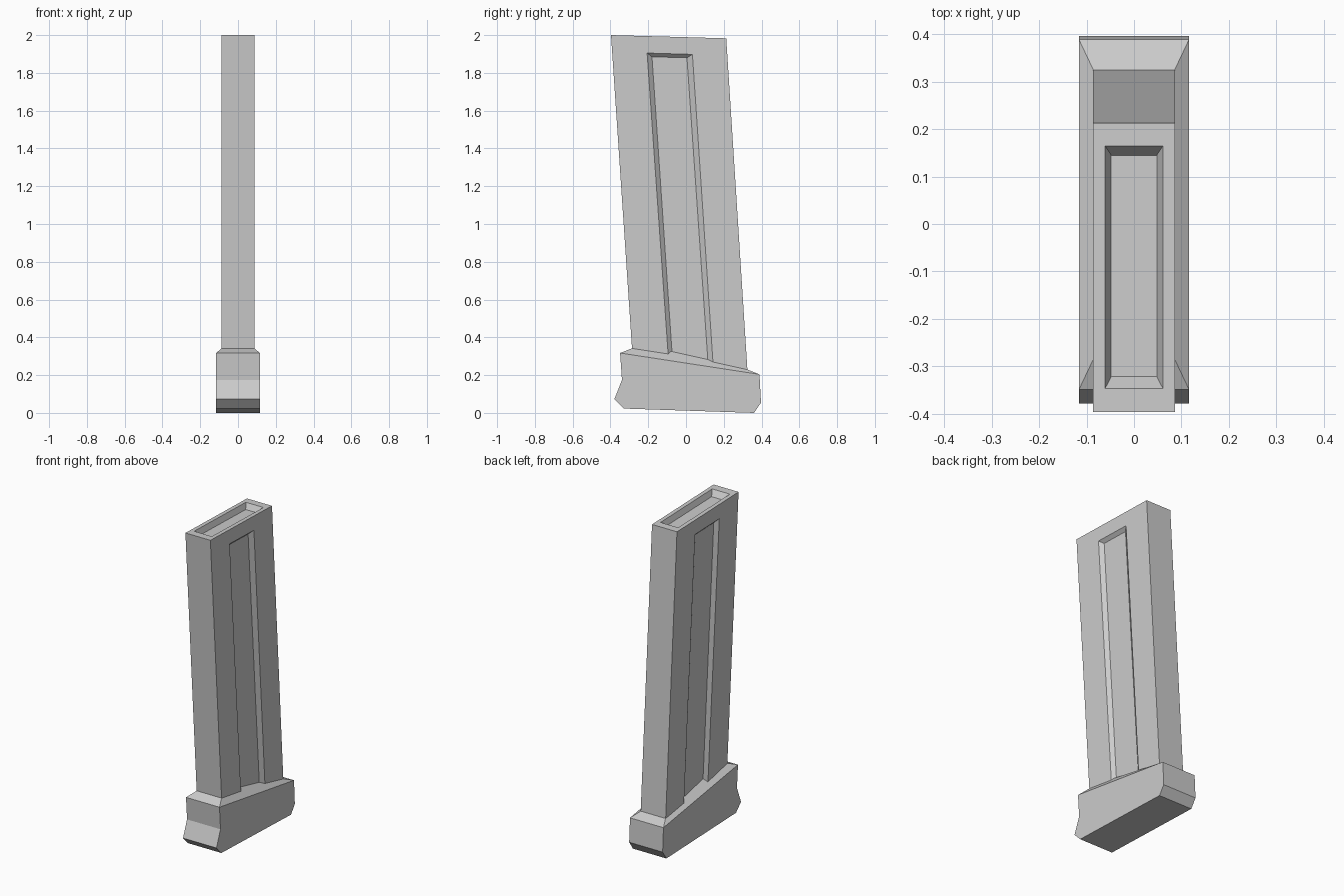
import bpy, bmesh
from math import copysign
from mathutils import Vector

cube = bpy.data.objects.get("Cube")
if cube:
    bpy.data.objects.remove(cube, do_unlink=True)

GREY = (0.6, 0.6, 0.6, 1.0)
grey = bpy.data.materials.new("plain_grey")
grey.use_nodes = True
grey.diffuse_color = GREY
grey.node_tree.nodes["Principled BSDF"].inputs["Base Color"].default_value = GREY

BODY_W, BASE_W = 0.0865, 0.116


def finish(name, bm):
    bmesh.ops.recalc_face_normals(bm, faces=bm.faces[:])
    mesh = bpy.data.meshes.new(name)
    bm.to_mesh(mesh)
    bm.free()
    mesh.materials.append(grey)
    obj = bpy.data.objects.new(name, mesh)
    bpy.context.collection.objects.link(obj)
    return obj


def loft(ring_a, ring_b):
    """Closed solid between two rings with the same number of corners."""
    bm = bmesh.new()
    a = [bm.verts.new(p) for p in ring_a]
    b = [bm.verts.new(p) for p in ring_b]
    bm.faces.new(a)
    bm.faces.new(b)
    for i in range(len(a)):
        j = (i + 1) % len(a)
        bm.faces.new((a[i], a[j], b[j], b[i]))
    return bm


def at_x(profile, x):
    return [Vector((x, y, z)) for y, z in profile]


def cut(target, outer, inner):
    """Carve a tapered pocket, with the cutter extended past the surface."""
    outside = [o + (o - i) * 0.3 for o, i in zip(outer, inner)]
    cutter = finish("pocket_cutter", loft(outside, inner))
    cutter.hide_render = True
    mod = target.modifiers.new("pocket", 'BOOLEAN')
    mod.operation = 'DIFFERENCE'
    mod.solver = 'EXACT'
    mod.object = cutter
    bpy.context.view_layer.objects.active = target
    bpy.ops.object.modifier_apply(modifier=mod.name)
    bpy.data.objects.remove(cutter, do_unlink=True)


# Slanted hollow-topped body, its foot buried in the base
side = [(-0.397, 2.0), (0.213, 1.983), (0.332, 0.12), (-0.271, 0.12)]
body = finish("body", loft(at_x(side, -BODY_W), at_x(side, BODY_W)))

# Long tapered groove on each side
groove_rim = [(-0.206, 1.905), (0.034, 1.898), (0.154, 0.1), (-0.08, 0.1)]
groove_floor = [(-0.18, 1.885), (0.005, 1.88), (0.128, 0.1), (-0.059, 0.1)]
for s in (-1, 1):
    cut(body, at_x(groove_rim, s * BODY_W), at_x(groove_floor, s * (BODY_W - 0.02)))


# Shallow pocket in the sloping top
def top_ring(w, front, back, depth):
    return [Vector((x, y, 1.989 - 0.028 * y - depth))
            for x, y in ((-w, front), (w, front), (w, back), (-w, back))]


cut(body, top_ring(0.061, -0.347, 0.165, 0), top_ring(0.048, -0.322, 0.145, 0.035))

# Base with a waisted front, chamfered lower edges and a sloping collar on top
base_side = [(-0.349, 0.317), (-0.339, 0.175), (-0.379, 0.073), (-0.33, 0.023),
             (0.36, 0.0), (0.397, 0.054), (0.389, 0.204)]
bm = loft(at_x(base_side, -BASE_W), at_x(base_side, BASE_W))
bmesh.ops.recalc_face_normals(bm, faces=bm.faces[:])
top = max(bm.faces, key=lambda f: f.calc_center_median().z)
collar = bmesh.ops.extrude_discrete_faces(bm, faces=[top])["faces"][0]
for v in collar.verts:
    v.co.x = copysign(0.062, v.co.x)
    v.co.y -= copysign(0.114, v.co.y)
    v.co.z += 0.045
finish("base", bm)
